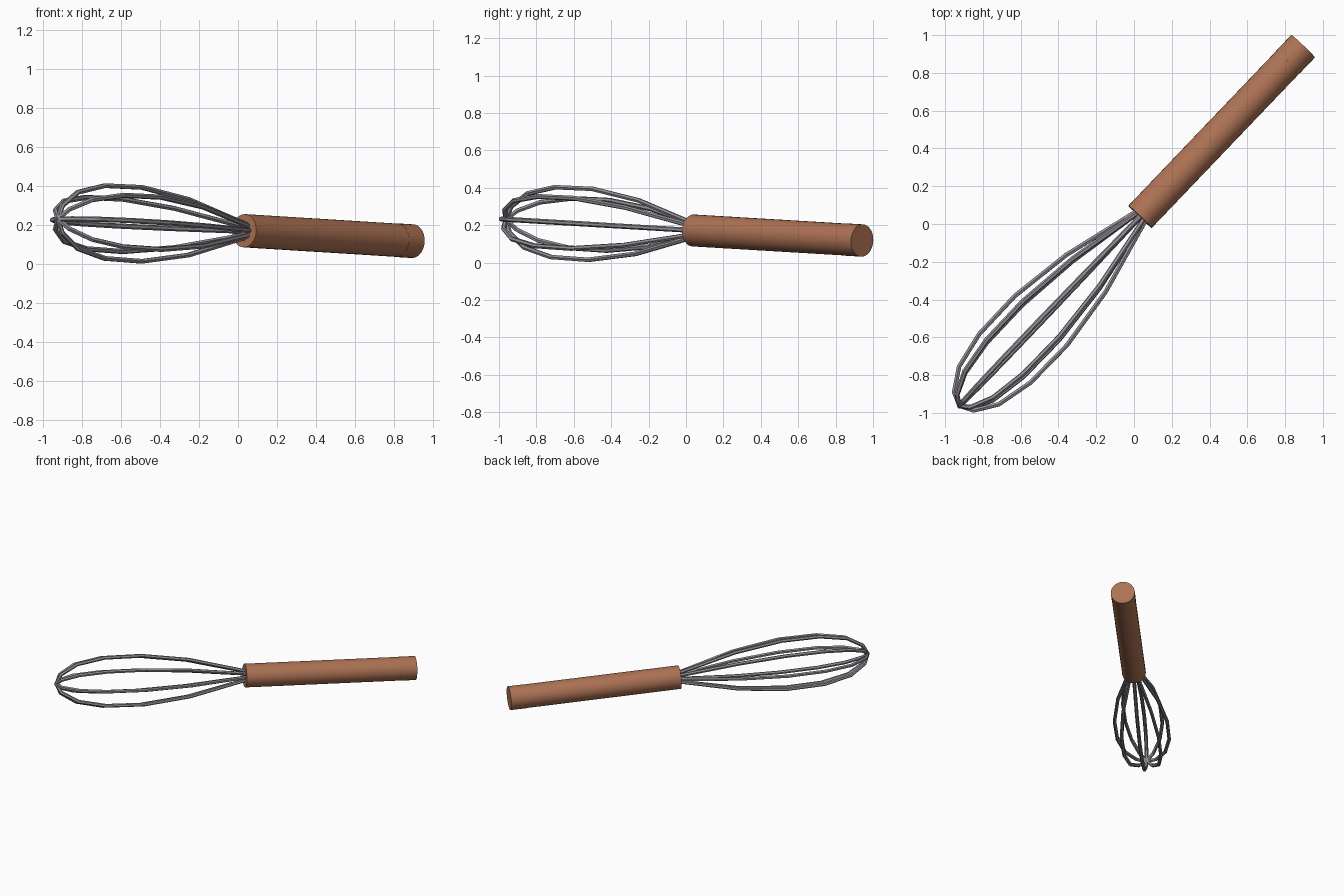
import bpy, math
from mathutils import Vector, Matrix

if "Cube" in bpy.data.objects:
    bpy.data.objects.remove(bpy.data.objects["Cube"])

# Tilted whisk frame: local +Z runs from the handle mouth to the wire tip
mouth = Vector((0.032, 0.038, 0.172))
axis = Vector((-0.691, -0.723, 0.043)).normalized()
side = Vector((0.723, -0.691, 0)).normalized()
up = axis.cross(side)
frame = Matrix((side, up, axis)).transposed().to_4x4()
frame.translation = mouth


def material(name, rgb):
    m = bpy.data.materials.new(name)
    m.diffuse_color = (*rgb, 1)
    m.use_nodes = True
    m.node_tree.nodes["Principled BSDF"].inputs["Base Color"].default_value = m.diffuse_color
    return m


wood = material("brown_wood", (0.42, 0.17, 0.09))
steel = material("grey_steel", (0.30, 0.28, 0.31))


def rod(name, radius, z0, z1):
    bpy.ops.mesh.primitive_cylinder_add(vertices=32, radius=radius, depth=z1 - z0)
    ob = bpy.context.object
    ob.name = name
    ob.matrix_world = frame @ Matrix.Translation((0, 0, (z0 + z1) / 2))
    ob.data.materials.append(wood)
    bpy.ops.object.shade_smooth_by_angle(angle=math.radians(30))
    return ob


# Handle and its end cap
rod("handle", 0.0855, -1.14, 0.0)
rod("handle_end_cap", 0.0865, -1.251, -1.135)

# Wire loops: half profile (radius, distance along axis), mirrored over the tip
half = [(0.028, -0.03), (0.036, 0.0), (0.143, 0.415), (0.190, 0.76),
        (0.187, 1.037), (0.145, 1.236), (0.071, 1.352), (0, 1.386)]
path = half + [(-r, t) for r, t in reversed(half[:-1])]

for i in range(4):
    a = i * math.pi / 4 + 0.04
    cu = bpy.data.curves.new(f"wire_loop_{i + 1}", 'CURVE')
    cu.dimensions = '3D'
    cu.bevel_depth = 0.0135
    cu.bevel_resolution = 1
    cu.use_fill_caps = True
    sp = cu.splines.new('POLY')
    sp.points.add(len(path) - 1)
    for p, (r, t) in zip(sp.points, path):
        p.co = (r * math.cos(a), r * math.sin(a), t, 1)
    sp.use_smooth = False
    cu.materials.append(steel)
    ob = bpy.data.objects.new(f"wire_loop_{i + 1}", cu)
    bpy.context.collection.objects.link(ob)
    ob.matrix_world = frame
